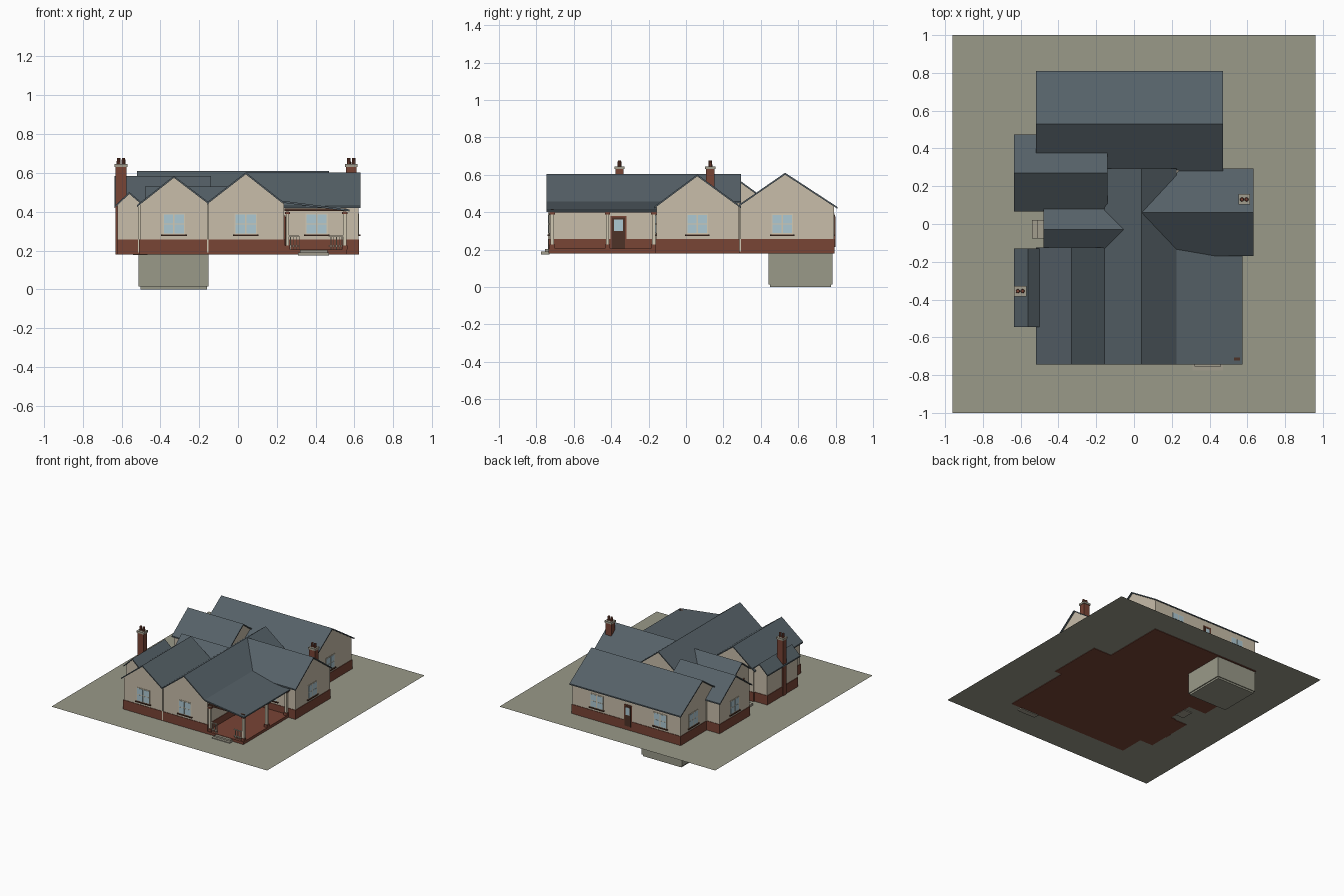
import bpy, bmesh, math
from mathutils import Matrix, Vector

if "Cube" in bpy.data.objects:
    bpy.data.objects.remove(bpy.data.objects["Cube"])


def mat(name, r, g, b):
    m = bpy.data.materials.new(name)
    m.diffuse_color = (r, g, b, 1)
    m.use_nodes = True
    m.node_tree.nodes["Principled BSDF"].inputs["Base Color"].default_value = m.diffuse_color
    return m


SLATE = mat("slate_blue", 0.092, 0.120, 0.138)
WALL = mat("cream_render", 0.58, 0.51, 0.40)
BRICK = mat("red_brick", 0.19, 0.058, 0.036)
EARTH = mat("olive_ground", 0.32, 0.32, 0.25)
GLASS = mat("window_glass", 0.42, 0.58, 0.65)
FRAME = mat("cream_frame", 0.64, 0.58, 0.45)
WOOD = mat("dark_wood", 0.075, 0.032, 0.02)
STONE = mat("grey_stone", 0.36, 0.34, 0.27)


def finish(name, bm, m):
    bmesh.ops.recalc_face_normals(bm, faces=bm.faces)
    me = bpy.data.meshes.new(name)
    bm.to_mesh(me)
    bm.free()
    me.materials.append(m)
    ob = bpy.data.objects.new(name, me)
    bpy.context.collection.objects.link(ob)
    return ob


def boxes(name, m, *items):
    """One object from boxes given as (x0, x1, y0, y1, z0, z1)."""
    bm = bmesh.new()
    for x0, x1, y0, y1, z0, z1 in items:
        mx = Matrix.Translation(((x0 + x1) / 2, (y0 + y1) / 2, (z0 + z1) / 2)) \
            @ Matrix.Diagonal((x1 - x0, y1 - y0, z1 - z0, 1))
        bmesh.ops.create_cube(bm, size=1, matrix=mx)
    return finish(name, bm, m)


def prism(name, pts, lo, hi, axis, m):
    """Extrude a (u, z) profile along the x or y axis."""
    bm = bmesh.new()
    put = (lambda u, z, t: (t, u, z)) if axis == 'x' else (lambda u, z, t: (u, t, z))
    f = bm.faces.new([bm.verts.new(put(u, z, lo)) for u, z in pts])
    ext = bmesh.ops.extrude_face_region(bm, geom=[f])
    d = Vector(put(0, 0, hi - lo))
    bmesh.ops.translate(bm, vec=d, verts=[v for v in ext['geom'] if isinstance(v, bmesh.types.BMVert)])
    return finish(name, bm, m)


Z0, ZG, ZB, T = 0.18, 0.184, 0.258, 0.010   # footing, ground, brick top, roof thickness


def block(name, axis, roof, wall):
    """Brick base, gabled walls and pitched roof.
    roof: lo, hi, edge a, z a, ridge, z ridge, edge b, z b; wall: lo, hi, a, b."""
    lo, hi, a, za, r, zr, b, zb = roof
    wlo, whi, wa, wb = wall
    ta = za + (zr - za) * (wa - a) / (r - a) - T * 0.7
    tb = zb + (zr - zb) * (wb - b) / (r - b) - T * 0.7
    prism(name + "_roof", [(a, za), (r, zr), (b, zb), (b, zb - T), (r, zr - T), (a, za - T)],
          lo, hi, axis, SLATE)
    prism(name + "_walls", [(wa, 0.25), (wb, 0.25), (wb, tb), (r, zr - T * 0.7), (wa, ta)],
          wlo, whi, axis, WALL)
    e = 0.004
    ext = (wlo - e, whi + e, wa - e, wb + e) if axis == 'x' else (wa - e, wb + e, wlo - e, whi + e)
    boxes(name + "_brick_base", BRICK, ext + (Z0, ZB))


# House blocks
block("front_left_gable", 'y', (-.745, -.125, -.52, .435, -.33, .585, -.155, .452),
      (-.73, -.135, -.505, -.157))
block("front_main_gable", 'y', (-.745, .295, -.155, .452, .04, .603, .225, .457),
      (-.73, .285, -.153, .238))
block("left_entry", 'x', (-.48, -.05, -.14, .445, -.03, .53, .08, .445),
      (-.465, -.1, -.13, .075))
block("left_rear_wing", 'x', (-.635, -.14, .065, .433, .27, .583, .475, .433),
      (-.62, -.15, .08, .46))
block("rear_wing", 'x', (-.52, .47, .275, .435, .53, .611, .81, .428),
      (-.505, .458, .285, .79))
block("right_wing", 'x', (.04, .632, -.17, .43, .06, .602, .295, .43),
      (.1, .62, -.158, .282))
block("left_small_wing", 'y', (-.545, -.13, -.635, .43, -.56, .502, -.5, .45),
      (-.53, -.145, -.62, -.5))

# Ground sheet and basement
bm = bmesh.new()
bm.faces.new([bm.verts.new((x, y, ZG)) for x, y in ((-.96, -1), (.96, -1), (.96, 1), (-.96, 1))])
finish("ground_sheet", bm, EARTH)
boxes("basement", EARTH, (-.512, -.152, .442, .782, .014, ZG), (-.502, -.16, .45, .775, 0, .014))

# Porch: lean-to roof, floor, beams, posts, railings, steps
prism("porch_roof", [(.225, .457), (.575, .412), (.575, .402), (.225, .447)], -.745, -.12, 'y', SLATE)
boxes("porch_floor", BRICK, (.235, .562, -.734, -.15, Z0, .205))
boxes("porch_beams", WOOD, (.24, .56, -.722, -.708, .405, .418), (.543, .557, -.72, -.158, .398, .412))
posts = [(.255, -.715), (.55, -.715), (.55, -.42), (.55, -.172)]
boxes("porch_posts", FRAME, *[(x - .009, x + .009, y - .009, y + .009, .205, .402) for x, y in posts])
boxes("porch_post_collars", BRICK,
      *[(x - .014, x + .014, y - .014, y + .014, z, z + h)
        for x, y in posts for z, h in ((.205, .022), (.388, .012))])
rails = []
for x0, x1 in ((.255, .315), (.465, .55)):
    rails += [(x0, x1, -.719, -.711, z, z + .006) for z in (.22, .272)]
    n = round((x1 - x0) / .015)
    rails += [(x0 + (x1 - x0) * i / n - .002, x0 + (x1 - x0) * i / n + .002, -.717, -.713, .205, .275)
              for i in range(1, n + 1)]
boxes("porch_railings", FRAME, *rails)
boxes("porch_steps", STONE, (.31, .47, -.775, -.73, .175, .19), (.32, .46, -.755, -.73, .19, .202))
boxes("side_steps", STONE, (-.54, -.465, -.077, .02, .178, .2), (-.51, -.465, -.077, .02, .2, .22))


def on_wall(axis, pos, s):
    """Return a function turning (u0, u1, z0, z1, depth in, depth out) into a box on a wall."""
    def f(u0, u1, z0, z1, d0, d1):
        p, q = sorted((pos + s * d0, pos + s * d1))
        return (p, q, u0, u1, z0, z1) if axis == 'x' else (u0, u1, p, q, z0, z1)
    return f


def window(name, axis, pos, s, c, w=.116, z0=.282, z1=.392):
    f = on_wall(axis, pos, s)
    h, zm = w / 2, (z0 + z1) / 2
    boxes(name + "_frame", FRAME, f(c - h, c + h, z0, z1, -.004, .003))
    panes = []
    for sx in (-1, 1):
        u0, u1 = sorted((c + sx * .004, c + sx * (h - .006)))
        panes += [f(u0, u1, a, b, 0, .0045) for a, b in ((z0 + .006, zm - .003), (zm + .003, z1 - .006))]
    boxes(name + "_panes", GLASS, *panes)
    boxes(name + "_sill", WOOD, f(c - h - .008, c + h + .008, z0 - .008, z0, -.004, .010))


def door(name, axis, pos, s, c, z0, z1, w=.085):
    f = on_wall(axis, pos, s)
    h = w / 2
    boxes(name + "_frame", BRICK, f(c - h, c + h, z0, z1, -.004, .006))
    boxes(name + "_leaf", WOOD, f(c - h + .008, c + h - .008, z0, z1 - .008, 0, .008))
    boxes(name + "_glass", GLASS, f(c - h + .018, c + h - .018, z1 - .08, z1 - .02, 0, .0095))


# Windows and doors
for name, axis, pos, s, c in (
        ("front_left_window", 'y', -.73, -1, -.33), ("front_main_window", 'y', -.73, -1, .04),
        ("porch_window", 'y', -.158, -1, .405), ("right_wing_window", 'x', .62, 1, .06),
        ("rear_wing_right_window", 'x', .458, 1, .515), ("rear_window_a", 'y', .79, 1, .24),
        ("rear_window_b", 'y', .79, 1, -.325), ("rear_wing_left_window", 'x', -.505, -1, .63),
        ("left_wing_window", 'x', -.62, -1, .27)):
    window(name, axis, pos, s, c)
door("porch_door", 'x', .238, 1, -.36, .205, .38)
door("rear_door", 'y', .79, 1, -.04, .215, .385, .07)
door("side_door", 'x', -.465, -1, -.03, .22, .385)


# Chimneys with stone caps and paired pots
def chimney(name, x0, x1, y0, y1, zb):
    boxes(name + "_stack", BRICK, (x0, x1, y0, y1, zb, .632))
    boxes(name + "_cap", STONE, (x0 - .005, x1 + .005, y0 - .005, y1 + .005, .630, .645))
    bm = bmesh.new()
    for k in (.27, .73):
        bmesh.ops.create_cone(bm, cap_ends=True, segments=10, radius1=.011, radius2=.009, depth=.035,
                              matrix=Matrix.Translation((x0 + (x1 - x0) * k, (y0 + y1) / 2, .66)))
    finish(name + "_pots", bm, BRICK)


chimney("left_chimney", -.630, -.575, -.378, -.333, Z0)
chimney("right_chimney", .557, .61, .107, .153, .5)

# Downpipes at the wall corners
boxes("downpipes", FRAME, *[(x - .004, x + .004, y - .004, y + .004, .19, .44)
                            for x, y in ((-.155, -.735), (.463, .289), (-.51, -.534), (-.505, .465))])
